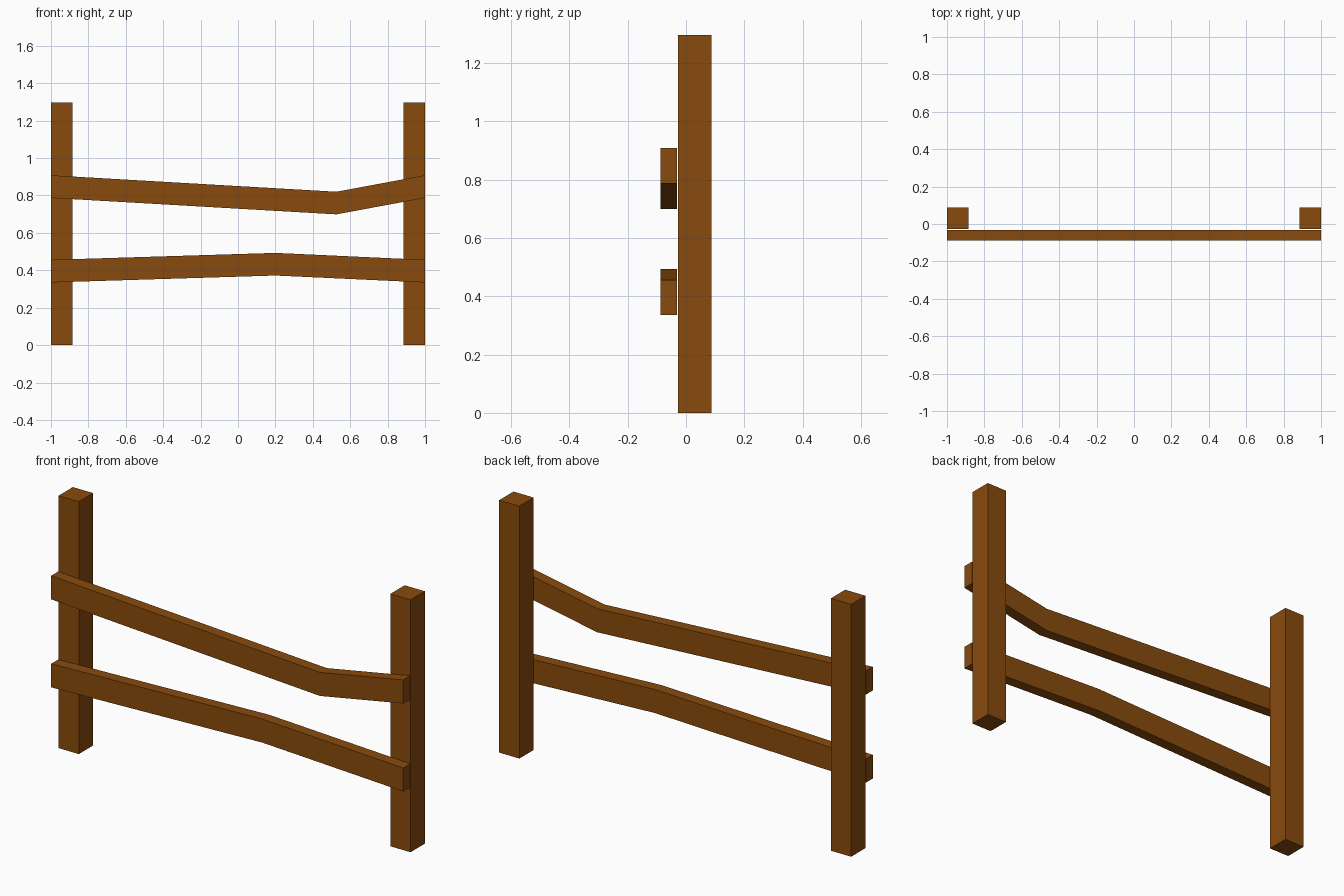
import bpy, bmesh

if "Cube" in bpy.data.objects:
    bpy.data.objects.remove(bpy.data.objects["Cube"])

wood = bpy.data.materials.new("wood")
wood.diffuse_color = (0.25, 0.07, 0.004, 1)
wood.use_nodes = True
wood.node_tree.nodes["Principled BSDF"].inputs["Base Color"].default_value = wood.diffuse_color


def extrude_profile(name, points, y0, y1):
    """Solid made from an xz outline extruded along y."""
    bm = bmesh.new()
    face = bm.faces.new([bm.verts.new((x, y0, z)) for x, z in points])
    ext = bmesh.ops.extrude_face_region(bm, geom=[face])["geom"]
    bmesh.ops.translate(bm, vec=(0, y1 - y0, 0),
                        verts=[v for v in ext if isinstance(v, bmesh.types.BMVert)])
    bmesh.ops.recalc_face_normals(bm, faces=bm.faces)
    mesh = bpy.data.meshes.new(name)
    bm.to_mesh(mesh)
    bm.free()
    mesh.materials.append(wood)
    obj = bpy.data.objects.new(name, mesh)
    bpy.context.collection.objects.link(obj)


# Square upright posts
for side, s in (("left", -1), ("right", 1)):
    extrude_profile(f"{side}_post",
                    [(s, 0), (s * 0.885, 0), (s * 0.885, 1.296), (s, 1.296)],
                    -0.028, 0.088)

# Bent rails: name, end height, bend x, bend height (bottom edges)
H = 0.121
for name, z_end, x_mid, z_mid in (("upper_rail", 0.787, 0.526, 0.699),
                                  ("lower_rail", 0.335, 0.2, 0.372)):
    bottom = [(-1, z_end), (x_mid, z_mid), (1, z_end)]
    top = [(x, z + H) for x, z in reversed(bottom)]
    extrude_profile(name, bottom + top, -0.088, -0.031)
